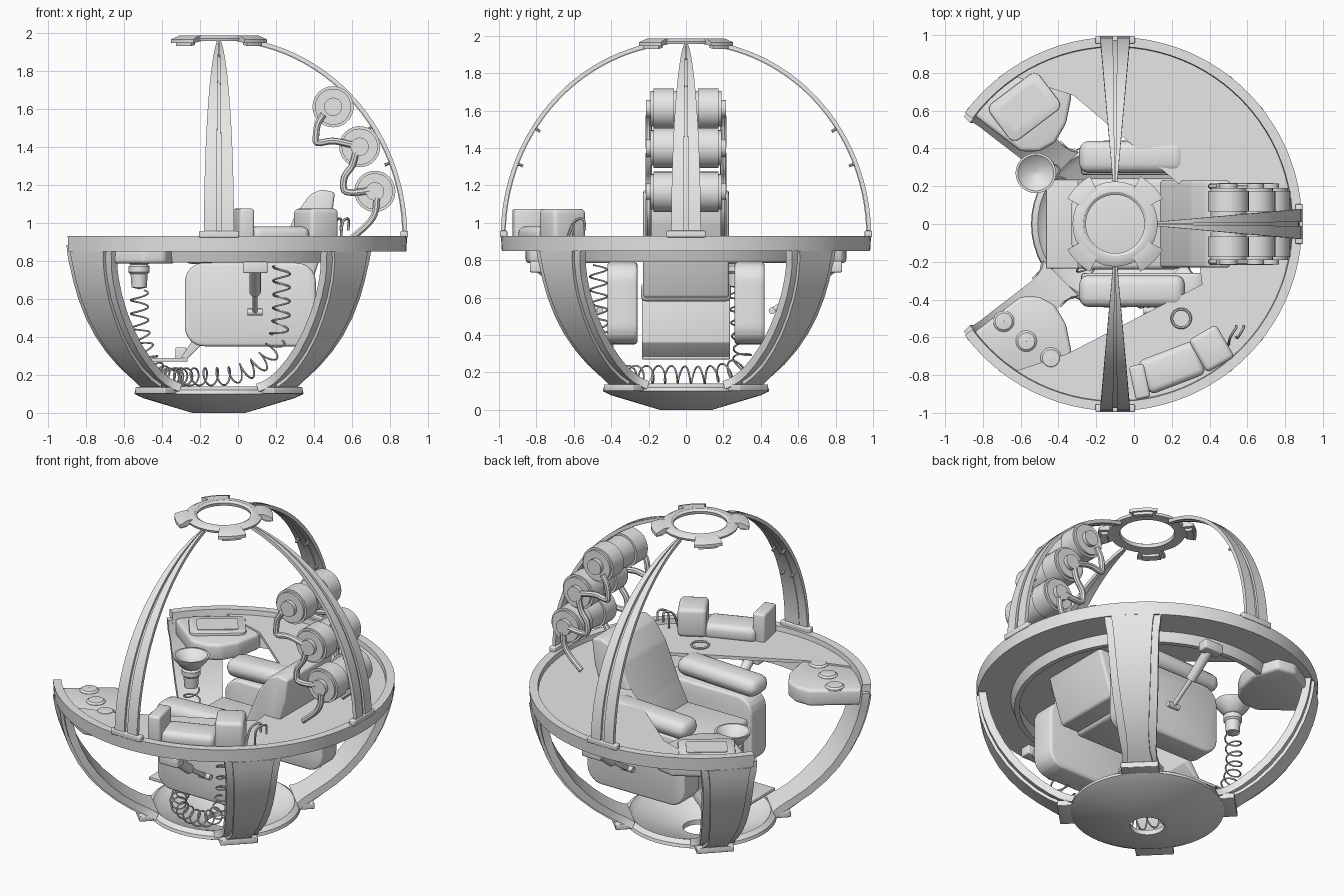
import bpy, bmesh
from math import sin, cos, radians, pi
from mathutils import Vector, Matrix

cube = bpy.data.objects.get("Cube")
if cube:
    bpy.data.objects.remove(cube, do_unlink=True)

grey = bpy.data.materials.new("plain grey")
grey.use_nodes = True
grey.diffuse_color = (0.8, 0.8, 0.8, 1)
grey.node_tree.nodes["Principled BSDF"].inputs["Base Color"].default_value = (0.8, 0.8, 0.8, 1)

CX, RAD, MID, LOW, HIGH = -0.1, 0.99, 0.93, 0.93, 1.05   # pod centre, radius, rim height
parts = []


def finish(name, bm):
    bmesh.ops.recalc_face_normals(bm, faces=bm.faces)
    mesh = bpy.data.meshes.new(name)
    bm.to_mesh(mesh)
    bm.free()
    mesh.materials.append(grey)
    ob = bpy.data.objects.new(name, mesh)
    bpy.context.collection.objects.link(ob)
    parts.append(ob)
    return ob


def loft(name, rows, closed=False):
    """Skin a list of equal cross-section loops."""
    bm = bmesh.new()
    rings = [[bm.verts.new(p) for p in row] for row in rows]
    n = len(rings[0])
    pairs = list(zip(rings, rings[1:])) + ([(rings[-1], rings[0])] if closed else [])
    for a, b in pairs:
        for i in range(n):
            j = (i + 1) % n
            bm.faces.new((a[i], a[j], b[j], b[i]))
    if not closed:
        bm.faces.new(rings[0])
        bm.faces.new(rings[-1])
    return finish(name, bm)


def revolve(name, profile, start=0, end=360, steps=64, centre=(CX, 0)):
    full = end - start == 360
    rows = []
    for i in range(steps if full else steps + 1):
        a = radians(start + (end - start) * i / steps)
        rows.append([(centre[0] + r * cos(a), centre[1] + r * sin(a), z) for r, z in profile])
    return loft(name, rows, full)


def prism(name, points, lo, hi, axis="z", bevel=0.0, segments=3):
    """Extrude an outline along z, or along y for an xz outline."""
    place = (lambda p, h: (p[0], p[1], h)) if axis == "z" else (lambda p, h: (p[0], h, p[1]))
    bm = bmesh.new()
    a, b = ([bm.verts.new(place(p, h)) for p in points] for h in (lo, hi))
    bm.faces.new(a)
    bm.faces.new(b)
    for i in range(len(a)):
        j = (i + 1) % len(a)
        bm.faces.new((a[i], a[j], b[j], b[i]))
    bmesh.ops.recalc_face_normals(bm, faces=bm.faces)
    if bevel:
        bmesh.ops.bevel(bm, geom=bm.edges[:], offset=bevel, segments=segments,
                        affect="EDGES", profile=0.5, clamp_overlap=True)
    return finish(name, bm)


def box(name, centre, size, bevel=0.0, turn=0, tilt=0):
    bm = bmesh.new()
    bmesh.ops.create_cube(bm, size=1, matrix=Matrix.Diagonal((*size, 1)))
    if bevel:
        bmesh.ops.bevel(bm, geom=bm.edges[:], offset=bevel, segments=3, affect="EDGES", profile=0.5)
    bm.transform(Matrix.Translation(centre) @ Matrix.Rotation(radians(turn), 4, "Z")
                 @ Matrix.Rotation(radians(tilt), 4, "Y"))
    return finish(name, bm)


def rounded(x0, x1, z0, z1, r):
    pts = []
    for k, (x, z) in enumerate([(x1 - r, z1 - r), (x0 + r, z1 - r), (x0 + r, z0 + r), (x1 - r, z0 + r)]):
        pts += [(x + r * cos(pi / 2 * (k + i / 5)), z + r * sin(pi / 2 * (k + i / 5))) for i in range(6)]
    return pts


def smooth_path(points, per=8):
    pts = [Vector(p) for p in points]
    pts = [2 * pts[0] - pts[1]] + pts + [2 * pts[-1] - pts[-2]]
    out = []
    for p0, p1, p2, p3 in zip(pts, pts[1:], pts[2:], pts[3:]):
        for i in range(per):
            t = i / per
            out.append(p1 + (p2 - p0) * t / 2 + (2 * p0 - 5 * p1 + 4 * p2 - p3) * t * t / 2
                       + (3 * p1 - p0 - 3 * p2 + p3) * t ** 3 / 2)
    return out + [pts[-2]]


def tube(name, pts, radius, sides=8):
    rows = []
    up = Vector((0.31, 0.53, 0.79))
    for i, p in enumerate(pts):
        t = (pts[min(i + 1, len(pts) - 1)] - pts[max(i - 1, 0)]).normalized()
        up = (up - t * up.dot(t)).normalized()
        side = t.cross(up)
        rows.append([p + radius * (cos(2 * pi * k / sides) * up + sin(2 * pi * k / sides) * side)
                     for k in range(sides)])
    return loft(name, rows)


def rod(name, a, b, radius, sides=24):
    return tube(name, [Vector(a), Vector(b)], radius, sides)


def shell_strip(name, angle, elevations, edges, inner, outer):
    """Curved bar following the pod; edges(i) gives its two sideways limits."""
    a = radians(angle)
    out, side = Vector((cos(a), sin(a), 0)), Vector((-sin(a), cos(a), 0))
    rows = []
    for i, e in enumerate(elevations):
        e = radians(e)
        height = HIGH if e > 0 else LOW
        lo, hi = edges(i)
        rows.append([Vector((CX, 0, MID)) + out * (RAD + d) * cos(e) + side * w
                     + Vector((0, 0, (height + d) * sin(e)))
                     for d, w in ((inner, lo), (outer, lo), (outer, hi), (inner, hi))])
    return loft(name, rows)


# Rim ring, its inner shelf, desk plate and bottom dish
revolve("rim_ring", [(0.99, 0.93), (0.985, 0.85), (0.93, 0.85), (0.94, 0.93)], -143.5, 143.5, 72)
revolve("rim_shelf", [(0.94, 0.85), (0.79, 0.85), (0.77, 0.79), (0.74, 0.79), (0.75, 0.875),
                      (0.94, 0.875)], -137, 137, 72)
arc = [(CX + 0.96 * cos(radians(a)), 0.96 * sin(radians(a))) for a in range(-125, 126, 5)]
prism("desk_plate", arc + [(-0.32, 0.68), (0.3, 0.16), (0.36, -0.32), (-0.36, -0.69)], 0.88, 0.9)
revolve("bottom_dish", [(0.1, 0), (0.14, 0), (0.4, 0.078), (0.445, 0.1), (0.44, 0.12), (0.41, 0.14),
                        (0.38, 0.11), (0.1, 0.03)], steps=48)

# Lower struts with raised panels and feet
low_angles = [-3, -5, -8, -11, -15, -21, -28, -35, -42, -49, -55, -59, -62, -64]
widths = [0.165, 0.164, 0.16, 0.152, 0.148, 0.143, 0.137, 0.13, 0.12, 0.11, 0.1, 0.1, 0.11, 0.13]
for a in (45, 135, 225, 315):
    shell_strip("strut", a, low_angles, lambda i: (-widths[i], widths[i]), -0.065, -0.02)
    shell_strip("strut_panel", a, low_angles[1:-2],
                lambda i: (0.035 - widths[i + 2], widths[i + 2] - 0.035), -0.03, -0.002)
    foot = Vector((CX + 0.47 * cos(radians(a)), 0.47 * sin(radians(a)), 0.118))
    box("strut_foot", foot, (0.09, 0.22, 0.035), 0.005, a)

# Upper ribs, each a pair of tapering bars with a clamp
for a in (-90, 0, 90):
    rise = [78 * i / 24 for i in range(25)]
    wide = [0.087 * cos(radians(e)) - 0.008 for e in rise]
    for s in (-1, 1):
        shell_strip("rib_bar", a, rise, lambda i: (s * wide[i], s * 0.14 * wide[i]), -0.022, 0)
    shell_strip("rib_web", a, rise, lambda i: (-0.3 * wide[i], 0.3 * wide[i]), -0.026, -0.014)
    c = Vector((cos(radians(a)), sin(radians(a)), 0))
    t = Vector((-c.y, c.x, 0))
    box("rib_clamp", Vector((CX, 0, 0.94)) + c * 0.975, (0.04, 0.21, 0.035), 0.006, a)
    for e in (22, 34):
        d = c * cos(radians(e)) + Vector((0, 0, 1.06 * sin(radians(e))))
        for s in (-1, 1):
            p = Vector((CX, 0, MID)) + t * s * 0.035
            rod("rib_bolt", p + d * 0.94, p + d * 0.975, 0.008, 10)

# Crown ring with four tabs
revolve("crown_ring", [(0.155, 1.975), (0.17, 1.985), (0.2, 1.985), (0.225, 1.97), (0.22, 1.955),
                       (0.16, 1.955)], steps=48)
for a in (45, 135, 225, 315):
    revolve("crown_tab", [(0.2, 1.985), (0.235, 1.985), (0.285, 1.965), (0.285, 1.945), (0.2, 1.955)],
            a - 17, a + 17, 8)
    revolve("crown_tab_plate", [(0.23, 1.95), (0.27, 1.95), (0.27, 1.93), (0.23, 1.935)], a - 12, a + 12, 6)

# Side consoles: one with a screen, one with round buttons
outline = [(-0.86, 0.585), (-0.72, 0.73), (-0.5, 0.86), (-0.38, 0.84), (-0.33, 0.68), (-0.36, 0.53),
           (-0.42, 0.43), (-0.5, 0.385), (-0.6, 0.385)]
for s, label in ((1, "screen_console"), (-1, "button_console")):
    prism(label, [(x, s * y) for x, y in outline], 0.785, 0.89, bevel=0.02, segments=3)
frame = prism("screen_frame", rounded(-0.165, 0.165, -0.12, 0.12, 0.04), 0.88, 0.905, bevel=0.006, segments=2)
screen = prism("screen", rounded(-0.12, 0.12, -0.075, 0.075, 0.02), 0.9, 0.909)
for ob in (frame, screen):
    ob.data.transform(Matrix.Translation((-0.58, 0.62, 0)) @ Matrix.Rotation(radians(37), 4, "Z"))
for x, y in ((-0.69, -0.515), (-0.57, -0.62), (-0.44, -0.71)):
    revolve("button", [(0.001, 0.905), (0.045, 0.902), (0.056, 0.892), (0.056, 0.88), (0.001, 0.88)],
            steps=24, centre=(x, y))

# Seat: cushion, open underneath, with a leg panel in front
box("seat_cushion", (-0.02, 0, 0.63), (0.52, 0.48, 0.1), 0.025)
prism("leg_panel", [(-0.27, 0.28), (-0.19, 0.36), (-0.19, 0.585), (-0.25, 0.6), (-0.24, 0.38), (-0.3, 0.29)],
      -0.235, 0.235, "y", 0.006)
prism("backrest", [(0.1, 0.6), (0.2, 0.8), (0.3, 1.04), (0.38, 1.15), (0.44, 1.175), (0.51, 1.16),
                   (0.49, 1.0), (0.42, 0.78), (0.36, 0.6)], -0.23, 0.23, "y", 0.015)
box("footrest", (-0.365, 0, 0.28), (0.2, 0.47, 0.02), 0.004)
box("footrest_bracket", (-0.3, 0, 0.31), (0.06, 0.24, 0.07), 0.01)
for s in (-1, 1):
    prism("seat_side", rounded(-0.28, 0.41, 0.35, 0.79, 0.1), s * 0.34 - 0.08, s * 0.34 + 0.08, "y", 0.02)
    box("armrest", (-0.01, s * 0.355, 0.845), (0.56, 0.17, 0.11), 0.05, 0, -2)
    # Lever hanging under the rim
    box("lever_bracket", (0.09, s * 0.8, 0.765), (0.13, 0.07, 0.06), 0.008)
    rod("lever_sleeve", (0.09, s * 0.78, 0.76), (0.09, s * 0.62, 0.635), 0.03, 16)
    rod("lever_rod", (0.09, s * 0.62, 0.635), (0.09, s * 0.46, 0.53), 0.014, 12)
    rod("lever_grip", (0.05, s * 0.46, 0.53), (0.13, s * 0.46, 0.53), 0.018, 12)

# Tanks with end bosses and hoses
for x, z in ((0.5, 1.61), (0.64, 1.4), (0.72, 1.165)):
    rod("tank_core", (x, -0.19, z), (x, 0.19, z), 0.095, 32)
    rod("tank_boss", (x, -0.215, z), (x, 0.215, z), 0.048)
    for s in (-1, 1):
        rod("tank_band", (x, s * 0.065, z), (x, s * 0.175, z), 0.108, 32)
for s in (-1, 1):
    y = s * 0.2
    for path in ([(0.45, 1.57), (0.42, 1.52), (0.41, 1.45), (0.42, 1.42), (0.5, 1.43), (0.6, 1.41)],
                 [(0.62, 1.37), (0.6, 1.3), (0.56, 1.24), (0.56, 1.17), (0.62, 1.16), (0.69, 1.17)],
                 [(0.73, 1.13), (0.72, 1.05), (0.68, 0.99), (0.6, 0.92)]):
        tube("tank_hose", smooth_path([(x, y, z) for x, z in path], 5), 0.018)

# Shower-shaped lamp on a long spring
revolve("lamp", [(0.001, 0.81), (0.05, 0.82), (0.095, 0.86), (0.107, 0.86), (0.1, 0.84), (0.065, 0.795),
                 (0.045, 0.78), (0.055, 0.77), (0.055, 0.74), (0.045, 0.73), (0.04, 0.66), (0.001, 0.65)],
        steps=32, centre=(-0.52, 0.27))
spine = smooth_path([(-0.52, 0.27, 0.64), (-0.51, 0.29, 0.42), (-0.45, 0.29, 0.25), (-0.37, 0.14, 0.19),
                     (-0.32, -0.1, 0.19), (-0.22, -0.28, 0.19), (-0.02, -0.38, 0.2), (0.14, -0.42, 0.28),
                     (0.22, -0.46, 0.45), (0.23, -0.47, 0.78)], 60)
lengths = [0]
for p, q in zip(spine, spine[1:]):
    lengths.append(lengths[-1] + (q - p).length)
coil, up = [], Vector((0.6, 0.8, 0.1))
for i in range(len(spine) - 1):
    t = (spine[i + 1] - spine[i]).normalized()
    up = (up - t * up.dot(t)).normalized()
    turn = 2 * pi * lengths[i] / 0.072
    coil.append(spine[i] + 0.046 * (cos(turn) * up + sin(turn) * t.cross(up)))
tube("lamp_spring", coil, 0.005, 6)

# Desk equipment along the front edge
box("desk_unit_left", (0.03, -0.835, 0.98), (0.08, 0.18, 0.19), 0.015, 12)
box("desk_roll", (0.2, -0.76, 0.93), (0.32, 0.19, 0.1), 0.035, 21)
box("desk_unit_right", (0.41, -0.66, 0.985), (0.17, 0.2, 0.18), 0.025, 30)
ring = [Vector((0.25 + 0.05 * cos(2 * pi * i / 24), -0.5 + 0.05 * sin(2 * pi * i / 24), 0.91)) for i in range(25)]
tube("desk_loop", ring, 0.007, 6)
for k in (0, 0.04):
    tube("desk_wire", smooth_path([(0.5 + k, -0.64 + k, 0.9), (0.51 + k, -0.6, 1.0), (0.54 + k, -0.55, 1.02),
                                   (0.54 + k, -0.54, 0.96)]), 0.007, 6)

# Smooth curved surfaces, keep creases sharp
bpy.ops.object.select_all(action="DESELECT")
for ob in parts:
    ob.select_set(True)
bpy.context.view_layer.objects.active = parts[0]
bpy.ops.object.shade_smooth_by_angle(angle=radians(32))
